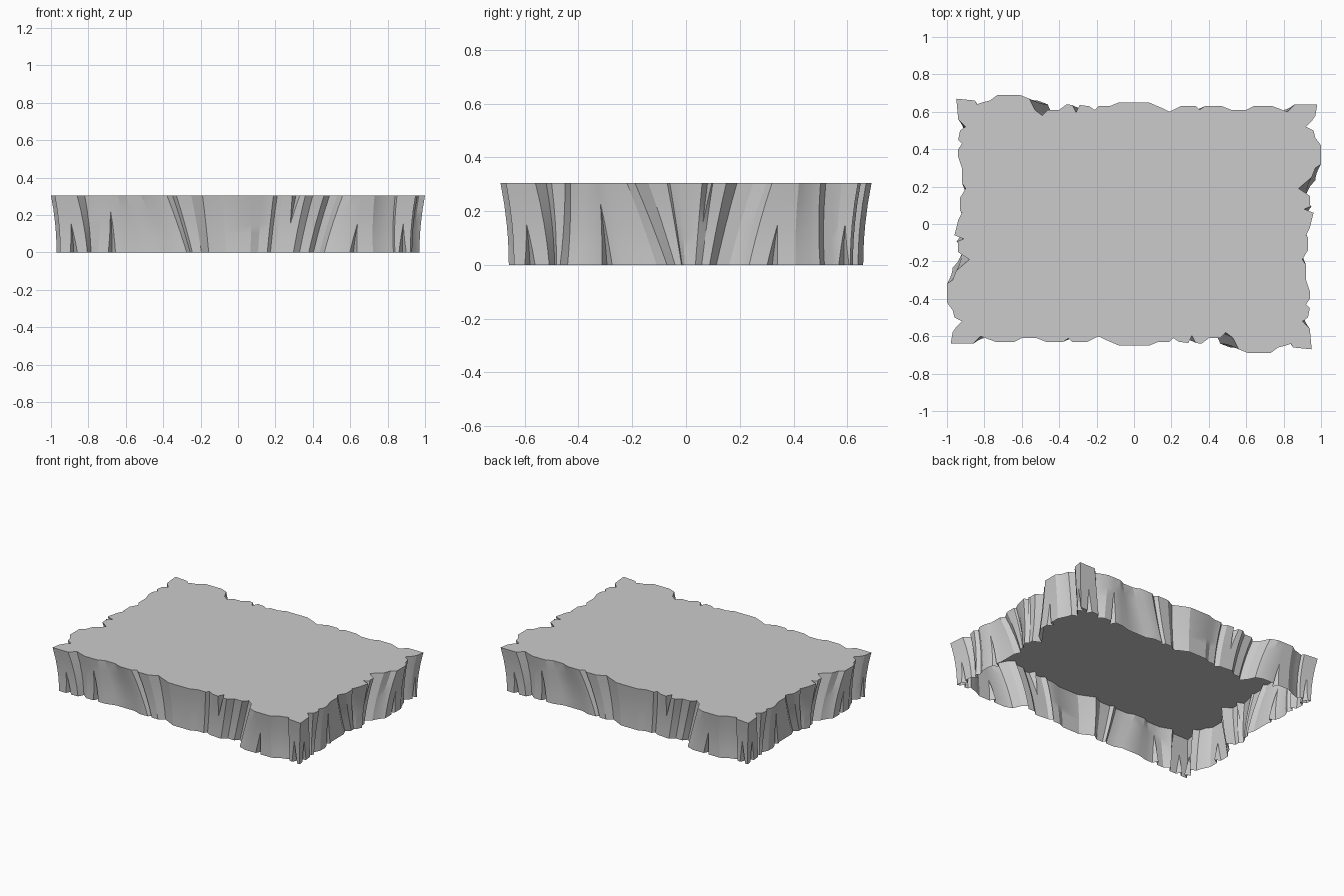
import bpy
import bmesh
from mathutils import Vector

cube = bpy.data.objects.get("Cube")
if cube:
    bpy.data.objects.remove(cube, do_unlink=True)

HEIGHT = 0.305
LEVELS = [0, 0.17, 0.33, 0.5, 0.75, 1]

# Rim of the front edge, left to right, and of the right edge, front to back (hundredths)
FRONT_RIM = [(-98, -64), (-86, -64), (-82, -60), (-74, -63), (-64, -63), (-60, -61), (-52, -61),
             (-47, -63), (-38, -63), (-35, -61), (-33, -63), (-25, -63), (-19, -60), (-15, -62),
             (-8, -65), (8, -65), (13, -63), (19, -63), (21, -61), (24, -63), (36, -64), (40, -61),
             (46, -61), (49, -58), (53, -61), (56, -67), (61, -69), (73, -69), (77, -66), (81, -65),
             (84, -64), (85, -66)]
RIGHT_RIM = [(95, -67), (94, -56), (90, -52), (93, -50), (94, -45), (92, -43), (94, -40), (94, -36),
             (92, -30), (92, -22), (90, -19), (93, -14), (93, -7), (92, -6), (94, -2), (96, 6),
             (94, 10), (94, 15), (88, 19), (95, 25), (97, 30), (100, 32), (100, 42), (97, 46),
             (96, 50), (92, 52), (95, 55), (97, 58)]

# Sideways drift of the grooves from rim to foot: (position, drift)
FRONT_LEAN = [(-98, 0), (-86, 3), (-74, -3), (-64, 2), (-52, 12), (-44, 12), (-20, 3), (0, 0),
              (20, -3), (46, -7), (60, -9), (75, 3), (95, 0)]
RIGHT_LEAN = [(-67, 0), (-55, 3), (-45, -4), (-36, 0), (-20, 12), (-12, 9), (0, 0), (18, -7),
              (30, -9), (45, 3), (64, 0)]

# Wedge cracks: (position, tip as a fraction of height, opens at the foot)
FRONT_CRACKS = [(-92, 0.5, True), (-69, 0.75, True), (31, 0.5, False), (67, 0.5, True), (90, 0.5, True)]
RIGHT_CRACKS = [(-62, 0.5, True), (-33, 0.75, True), (8, 0.5, False), (37, 0.5, True), (61, 0.5, True)]


def drift(keys, s):
    """Blend the drift between neighbouring keys."""
    for (a, da), (b, db) in zip(keys, keys[1:]):
        if a <= s <= b:
            return da + (db - da) * (s - a) / (b - a)
    return 0


def edge_columns(rim, end, lean, cracks, along, inward):
    """Return wall columns as (rim point, drift, crack offset, tip, opens at foot)."""
    axis = 0 if along.x else 1
    columns = []
    for p, q in zip(rim, rim[1:] + [end]):
        p, q = Vector(p), Vector(q)
        columns.append((p, along * drift(lean, p[axis]), Vector((0, 0)), 1, True))
        for s, tip, at_foot in cracks:
            if p[axis] < s < q[axis]:
                mid = p.lerp(q, (s - p[axis]) / (q[axis] - p[axis]))
                room = min(s - p[axis], q[axis] - s, 2.5) * 0.8
                for offset in (along * -room, inward * 4, along * room):
                    columns.append((mid, along * drift(lean, s), offset, tip, at_foot))
    return columns


def column_point(column, t):
    """Place a column at height fraction t, on the flared wall."""
    p, lean, offset, tip, at_foot = column
    opening = 1 - t / tip if at_foot else (t - tip) / (1 - tip)
    flat = p + lean * (1 - t) + offset * max(0, opening)
    flare = 1 - t * t
    return Vector((flat.x * (1 - 0.03 * flare) / 100, flat.y * (1 - 0.045 * flare) / 100, t * HEIGHT))


X, Y = Vector((1, 0)), Vector((0, 1))
half = edge_columns(FRONT_RIM, RIGHT_RIM[0], FRONT_LEAN, FRONT_CRACKS, X, Y)
half += edge_columns(RIGHT_RIM, (98, 64), RIGHT_LEAN, RIGHT_CRACKS, Y, -X)
# The back and left edges repeat the front and right, turned half a circle
loop = half + [(-p, -lean, -offset, tip, foot) for p, lean, offset, tip, foot in half]

# Wall rings, joined by quads, closed by a flat top and open underneath
bm = bmesh.new()
rings = [[bm.verts.new(column_point(c, t)) for c in loop] for t in LEVELS]
for low, high in zip(rings, rings[1:]):
    for i in range(len(loop)):
        j = (i + 1) % len(loop)
        bm.faces.new((low[i], low[j], high[j], high[i]))
bm.faces.new(rings[-1])
bmesh.ops.remove_doubles(bm, verts=bm.verts, dist=0.0002)
bmesh.ops.triangulate(bm, faces=[f for f in bm.faces if len(f.verts) > 4])

mesh = bpy.data.meshes.new("rock_slab")
bm.to_mesh(mesh)
bm.free()
slab = bpy.data.objects.new("rock_slab", mesh)
bpy.context.collection.objects.link(slab)

# Plain grey stone
stone = bpy.data.materials.new("grey_stone")
stone.use_nodes = True
grey = (0.6, 0.6, 0.6, 1)
stone.diffuse_color = grey
stone.node_tree.nodes["Principled BSDF"].inputs["Base Color"].default_value = grey
mesh.materials.append(stone)

bpy.context.view_layer.objects.active = slab
slab.select_set(True)
bpy.ops.object.shade_smooth_by_angle(angle=0.4)
